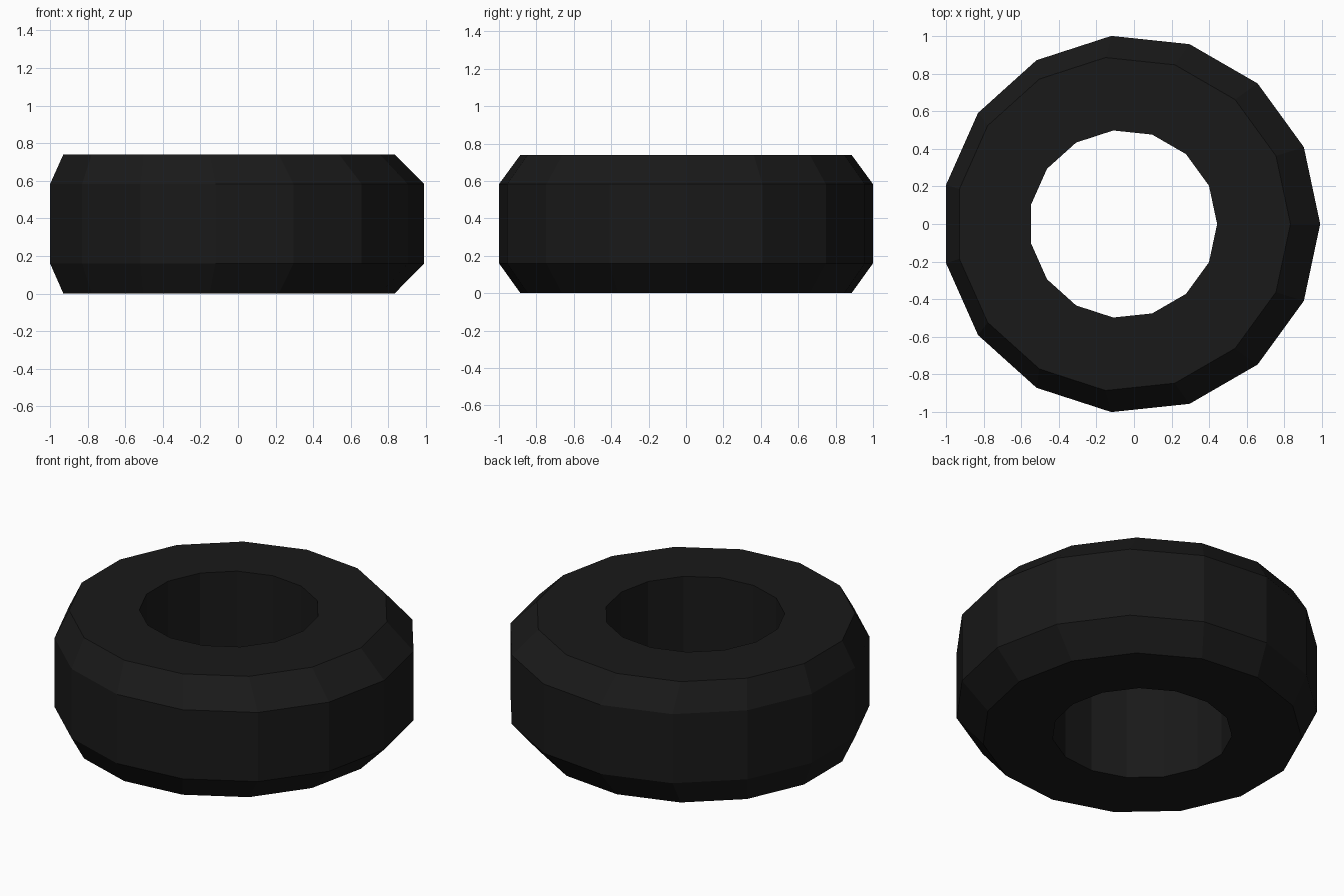
import bpy, bmesh
from math import cos, sin, pi

if "Cube" in bpy.data.objects:
    bpy.data.objects.remove(bpy.data.objects["Cube"])

SIDES = 15
# Tyre cross-section: (radius, x offset of ring centre, height)
PROFILE = [
    (0.500, -0.058, 0.00),
    (0.890, -0.058, 0.00),
    (1.0055, -0.0155, 0.16),
    (1.0055, -0.0155, 0.583),
    (0.890, -0.058, 0.74),
    (0.500, -0.058, 0.74),
]

# Rings of vertices, bridged into a closed loop
bm = bmesh.new()
rings = []
for r, cx, z in PROFILE:
    rings.append([bm.verts.new((cx + r * cos(2 * pi * i / SIDES),
                                r * sin(2 * pi * i / SIDES), z))
                  for i in range(SIDES)])
for k, a in enumerate(rings):
    b = rings[(k + 1) % len(rings)]
    for i in range(SIDES):
        j = (i + 1) % SIDES
        bm.faces.new((a[i], a[j], b[j], b[i]))
bmesh.ops.recalc_face_normals(bm, faces=bm.faces)

mesh = bpy.data.meshes.new("tyre")
bm.to_mesh(mesh)
bm.free()
tyre = bpy.data.objects.new("tyre", mesh)
bpy.context.collection.objects.link(tyre)

# Black rubber
rubber = bpy.data.materials.new("rubber")
rubber.diffuse_color = (0.01, 0.01, 0.01, 1)
rubber.use_nodes = True
rubber.node_tree.nodes["Principled BSDF"].inputs["Base Color"].default_value = rubber.diffuse_color
mesh.materials.append(rubber)
